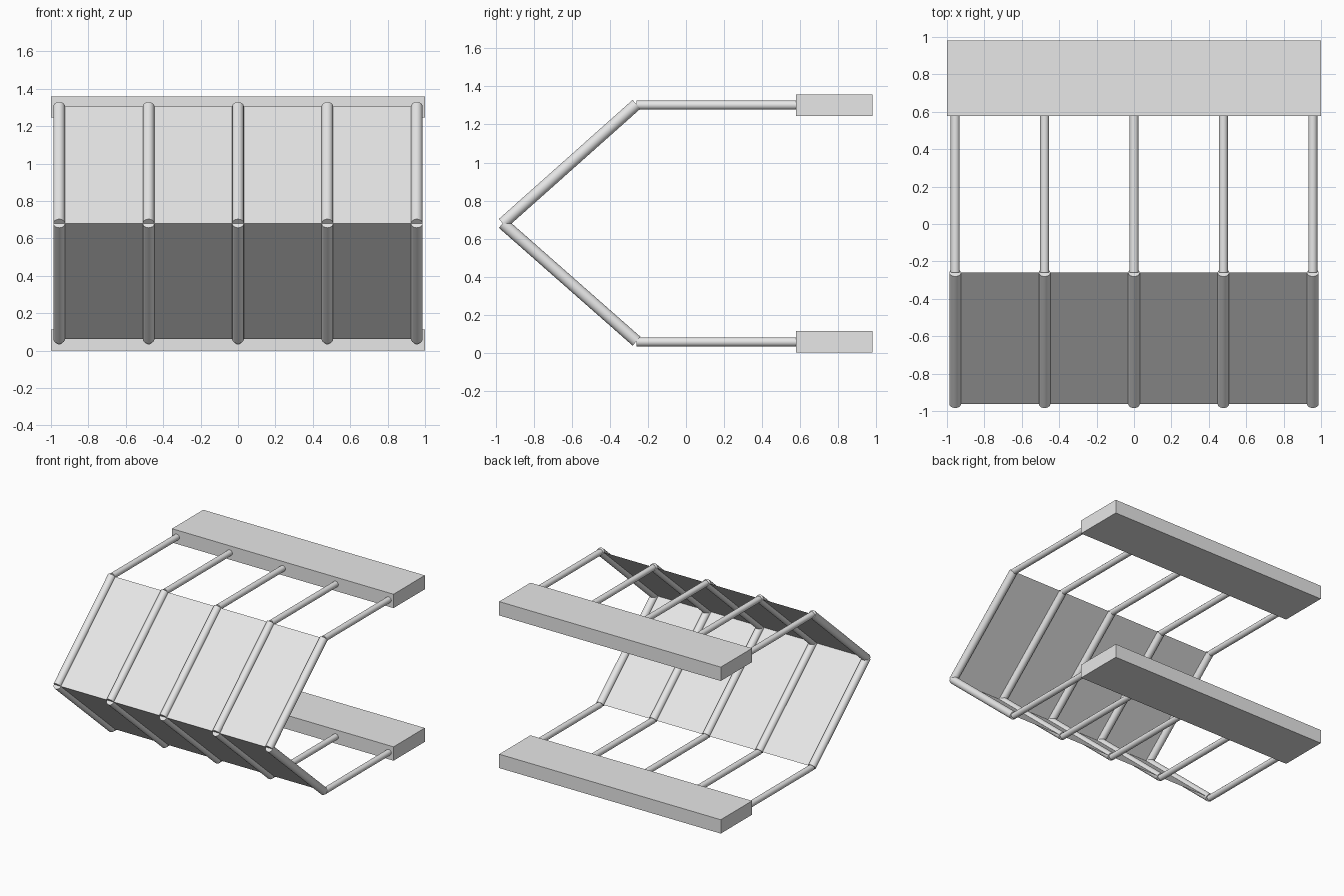
import bpy
from mathutils import Vector

cube = bpy.data.objects.get("Cube")
if cube:
    bpy.data.objects.remove(cube, do_unlink=True)

grey = bpy.data.materials.new("light_grey")
grey.use_nodes = True
grey.diffuse_color = (0.8, 0.8, 0.8, 1)
grey.node_tree.nodes["Principled BSDF"].inputs["Base Color"].default_value = (0.8, 0.8, 0.8, 1)

# Side profile of the folded frame, as (y, z)
NOSE = (-0.963, 0.68)
ELBOWS = {"upper": (-0.26, 1.306), "lower": (-0.26, 0.061)}
BEAM_Z = {"upper": 1.302, "lower": 0.057}
BEAM_FRONT, BEAM_BACK, BEAM_HEIGHT = 0.577, 0.98, 0.113
ROD_X = [-0.956, -0.478, 0, 0.478, 0.956]


def rod(name, start, end, radius):
    """Round bar between two points."""
    a, b = Vector(start), Vector(end)
    bpy.ops.mesh.primitive_cylinder_add(vertices=20, radius=radius, depth=(b - a).length,
                                        location=(a + b) / 2)
    ob = bpy.context.object
    ob.name = name
    ob.rotation_euler = (b - a).to_track_quat("Z", "Y").to_euler()
    ob.data.materials.append(grey)
    bpy.ops.object.shade_smooth_by_angle()


def beam(name, z):
    """Long rectangular block across the back."""
    bpy.ops.mesh.primitive_cube_add(size=1, location=(0, (BEAM_FRONT + BEAM_BACK) / 2, z))
    ob = bpy.context.object
    ob.name = name
    ob.scale = (2, BEAM_BACK - BEAM_FRONT, BEAM_HEIGHT)
    ob.data.materials.append(grey)


def panel(name, top, bottom):
    """Thin sheet stretched between the outer rods."""
    left, right = ROD_X[0], ROD_X[-1]
    mesh = bpy.data.meshes.new(name)
    mesh.from_pydata([(left, *bottom), (right, *bottom), (right, *top), (left, *top)],
                     [], [(0, 1, 2, 3)])
    mesh.materials.append(grey)
    bpy.context.collection.objects.link(bpy.data.objects.new(name, mesh))


for level, elbow in ELBOWS.items():
    z = BEAM_Z[level]
    beam(level + "_beam", z)
    # Sheet faces outward on both halves
    if level == "upper":
        panel("upper_panel", elbow, NOSE)
    else:
        panel("lower_panel", NOSE, elbow)
    for i, x in enumerate(ROD_X, 1):
        rod(f"{level}_sloped_rod_{i}", (x, *NOSE), (x, *elbow), 0.031)
        rod(f"{level}_straight_rod_{i}", (x, elbow[0], z), (x, BEAM_FRONT + 0.01, z), 0.024)
